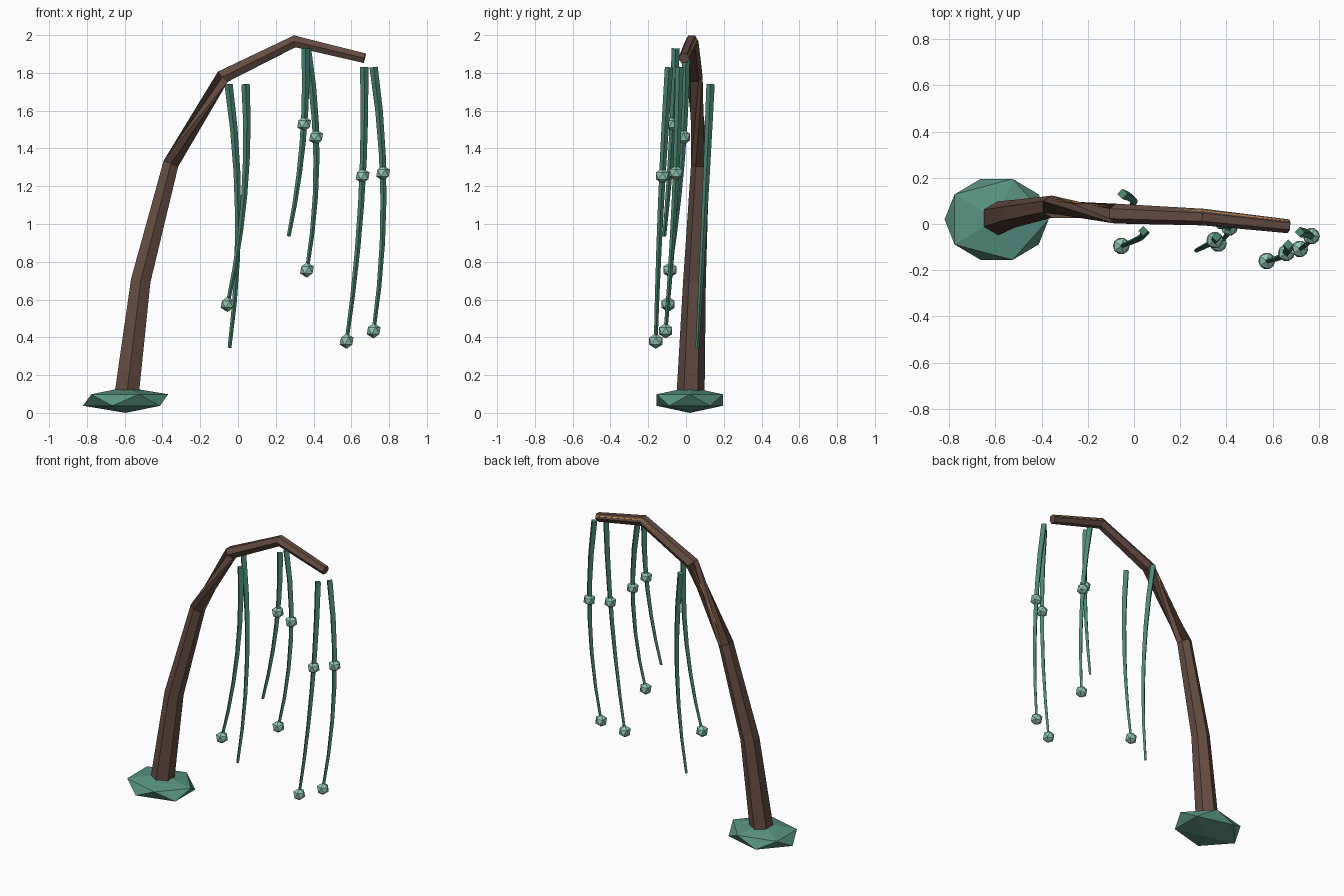
import bpy, bmesh, math
from mathutils import Vector

if "Cube" in bpy.data.objects:
    bpy.data.objects.remove(bpy.data.objects["Cube"])


def material(name, r, g, b):
    m = bpy.data.materials.new(name)
    m.diffuse_color = (r, g, b, 1)
    m.use_nodes = True
    m.node_tree.nodes["Principled BSDF"].inputs["Base Color"].default_value = m.diffuse_color
    return m


BARK = material("brown bark", 0.13, 0.072, 0.056)
PAD = material("moss green", 0.10, 0.29, 0.215)
VINE = material("vine green", 0.072, 0.245, 0.17)
BUD = material("pale mint", 0.28, 0.56, 0.45)
VEIN = material("amber", 0.60, 0.27, 0.06)


def add_object(name, bm, mat):
    bmesh.ops.recalc_face_normals(bm, faces=bm.faces)
    me = bpy.data.meshes.new(name)
    bm.to_mesh(me)
    bm.free()
    me.materials.append(mat)
    ob = bpy.data.objects.new(name, me)
    bpy.context.collection.objects.link(ob)
    return ob


def frames(points):
    """Point plus two cross axes; the first stays close to +y."""
    pts = [Vector(p) for p in points]
    out = []
    for i, p in enumerate(pts):
        a, b = pts[max(i - 1, 0)], pts[min(i + 1, len(pts) - 1)]
        t = (b - a).normalized()
        u = Vector((0, 1, 0))
        u = (u - t * u.dot(t)).normalized()
        out.append((p, u, t.cross(u)))
    return out


def tube(name, points, radii, sides, mat, twists=None):
    bm = bmesh.new()
    rings = []
    for i, (p, u, v) in enumerate(frames(points)):
        ring = []
        for k in range(sides):
            a = 2 * math.pi * k / sides + (math.radians(twists[i]) if twists else 0)
            ring.append(bm.verts.new(p + (u * math.cos(a) + v * math.sin(a)) * radii[i]))
        rings.append(ring)
    for r0, r1 in zip(rings, rings[1:]):
        for k in range(sides):
            n = (k + 1) % sides
            bm.faces.new((r0[k], r0[n], r1[n], r1[k]))
    bm.faces.new(rings[0][::-1])
    bm.faces.new(rings[-1])
    return add_object(name, bm, mat)


def ico(name, centre, size, mat):
    bm = bmesh.new()
    bmesh.ops.create_icosphere(bm, subdivisions=1, radius=1)
    for v in bm.verts:
        v.co = Vector([c + s * q for c, s, q in zip(centre, size, v.co)])
    return add_object(name, bm, mat)


# Ground pad: squashed icosahedron
ico("ground_pad", (-0.595, 0.02, 0.068), (0.252, 0.206, 0.068), PAD)

# Arching hexagonal trunk, twisted sharply in its third span
path = [(-0.594, 0.023, 0.06), (-0.515, 0.045, 0.70), (-0.355, 0.075, 1.32),
        (-0.08, 0.045, 1.78), (0.30, 0.03, 1.967), (0.67, -0.01, 1.878)]
radii = [0.075, 0.06, 0.048, 0.043, 0.036, 0.03]
tube("trunk", path, radii, 6, BARK, [0, 0, 0, 120, 120, 120])

# Amber vein just under the bark along the upper back
depth = [0.75, 0.75, 0.80, 0.84]
vein = []
for (p, u, v), r, d in zip(frames(path)[2:], radii[2:], depth):
    vein.append(p + (u * math.cos(math.pi / 6) + v * 0.5) * r * d)
tube("amber_vein", vein, [0.004] * 4, 4, VEIN)

# Hanging vines: top, middle and end points, then heights of the buds
vines = [
    ((-0.05, 0.13, 1.74), (0.0, 0.10, 1.10), (-0.045, 0.06, 0.345), []),
    ((0.04, -0.03, 1.74), (0.04, -0.05, 1.25), (-0.055, -0.095, 0.575), [0.575]),
    ((0.357, -0.055, 1.93), (0.35, -0.07, 1.53), (0.268, -0.115, 0.935), [1.53]),
    ((0.365, 0.0, 1.93), (0.415, -0.025, 1.30), (0.365, -0.085, 0.757), [1.46, 0.757]),
    ((0.668, -0.09, 1.83), (0.66, -0.125, 1.255), (0.575, -0.16, 0.38), [1.255, 0.38]),
    ((0.718, -0.035, 1.83), (0.77, -0.06, 1.12), (0.718, -0.108, 0.435), [1.27, 0.435]),
]


def on_curve(a, b, c, z):
    """Quadratic through three points, parametrised by height."""
    wa = (z - b[2]) * (z - c[2]) / ((a[2] - b[2]) * (a[2] - c[2]))
    wb = (z - a[2]) * (z - c[2]) / ((b[2] - a[2]) * (b[2] - c[2]))
    return Vector(a) * wa + Vector(b) * wb + Vector(c) * (1 - wa - wb)


STEPS = 6
for i, (a, b, c, buds) in enumerate(vines, 1):
    pts = [on_curve(a, b, c, a[2] + (c[2] - a[2]) * s / STEPS) for s in range(STEPS + 1)]
    tube(f"vine_{i}", pts, [0.022 - 0.012 * s / STEPS for s in range(STEPS + 1)], 4, VINE)
    for j, z in enumerate(buds, 1):
        ico(f"bud_{i}_{j}", on_curve(a, b, c, z), (0.041, 0.041, 0.041), BUD)
